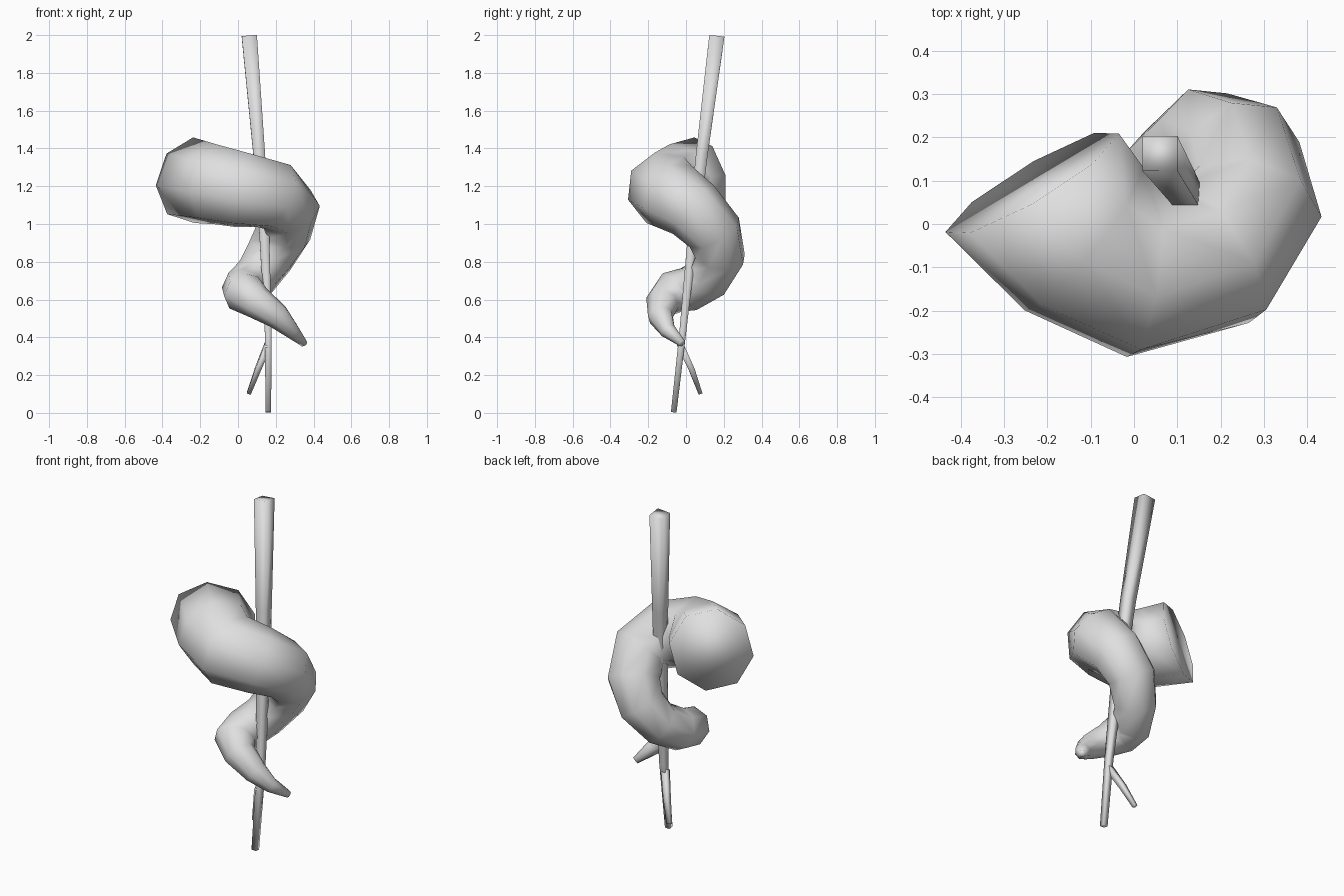
import bpy
import bmesh
import math
from mathutils import Vector

cube = bpy.data.objects.get("Cube")
if cube:
    bpy.data.objects.remove(cube, do_unlink=True)

# One plain grey for everything
grey = bpy.data.materials.new("light grey")
grey.use_nodes = True
colour = (0.74, 0.74, 0.74, 1.0)
grey.diffuse_color = colour
grey.node_tree.nodes["Principled BSDF"].inputs["Base Color"].default_value = colour


def tube(name, stations, sides, reference, phase=0.0, start=None):
    """Capped tapering tube through (x, y, z, radius) stations."""
    points = [Vector(s[:3]) for s in stations]
    bm = bmesh.new()
    rings = []
    axis = Vector(reference)
    for i, point in enumerate(points):
        before = (point - points[i - 1]).normalized() if i else Vector()
        after = (points[i + 1] - point).normalized() if i + 1 < len(points) else Vector()
        tangent = (before + after).normalized()
        if i == 0 and start:
            tangent = Vector(start).normalized()
        # Carry the cross-section along without twisting it
        axis = (axis - tangent * axis.dot(tangent)).normalized()
        across = tangent.cross(axis)
        ring = []
        for k in range(sides):
            a = phase + math.tau * k / sides
            offset = axis * math.cos(a) + across * math.sin(a)
            ring.append(bm.verts.new(point + offset * stations[i][3]))
        rings.append(ring)
    for low, high in zip(rings, rings[1:]):
        for k in range(sides):
            n = (k + 1) % sides
            bm.faces.new((low[k], low[n], high[n], high[k]))
    bm.faces.new(rings[0][::-1])
    bm.faces.new(rings[-1])
    bmesh.ops.recalc_face_normals(bm, faces=bm.faces)
    for face in bm.faces:
        face.smooth = True
    mesh = bpy.data.meshes.new(name)
    bm.to_mesh(mesh)
    bm.free()
    mesh.materials.append(grey)
    obj = bpy.data.objects.new(name, mesh)
    bpy.context.collection.objects.link(obj)
    return obj


# Coiled body: wide end at the upper back, thin tail at the lower front
tube("coiled_body", [
    (-0.235, 0.095, 1.232, 0.232),
    (-0.115, -0.035, 1.21, 0.218),
    (0.02, -0.11, 1.18, 0.207),
    (0.19, -0.068, 1.148, 0.188),
    (0.268, 0.04, 1.075, 0.168),
    (0.24, 0.15, 0.955, 0.152),
    (0.168, 0.18, 0.83, 0.138),
    (0.09, 0.118, 0.715, 0.122),
    (0.03, 0.015, 0.655, 0.118),
    (0.03, -0.075, 0.637, 0.113),
    (0.10, -0.125, 0.585, 0.09),
    (0.21, -0.135, 0.51, 0.068),
    (0.285, -0.095, 0.435, 0.043),
    (0.35, -0.02, 0.368, 0.02),
], 8, (0, 0, 1), phase=0.12, start=(0.5, -0.84, -0.18))

# Square tapering pole, slightly bowed, thicker at the top
tube("pole", [
    (0.16, -0.065, 0.003, 0.021),
    (0.161, -0.02, 0.4, 0.025),
    (0.138, 0.04, 0.98, 0.038),
    (0.112, 0.084, 1.37, 0.044),
    (0.06, 0.163, 1.993, 0.057),
], 4, (1, 0, 0), phase=math.pi / 4)

# Short side twig near the foot of the pole
tube("twig", [
    (0.158, -0.03, 0.36, 0.025),
    (0.105, 0.03, 0.23, 0.022),
    (0.057, 0.076, 0.103, 0.015),
], 4, (1, 0, 0), phase=math.pi / 4)
